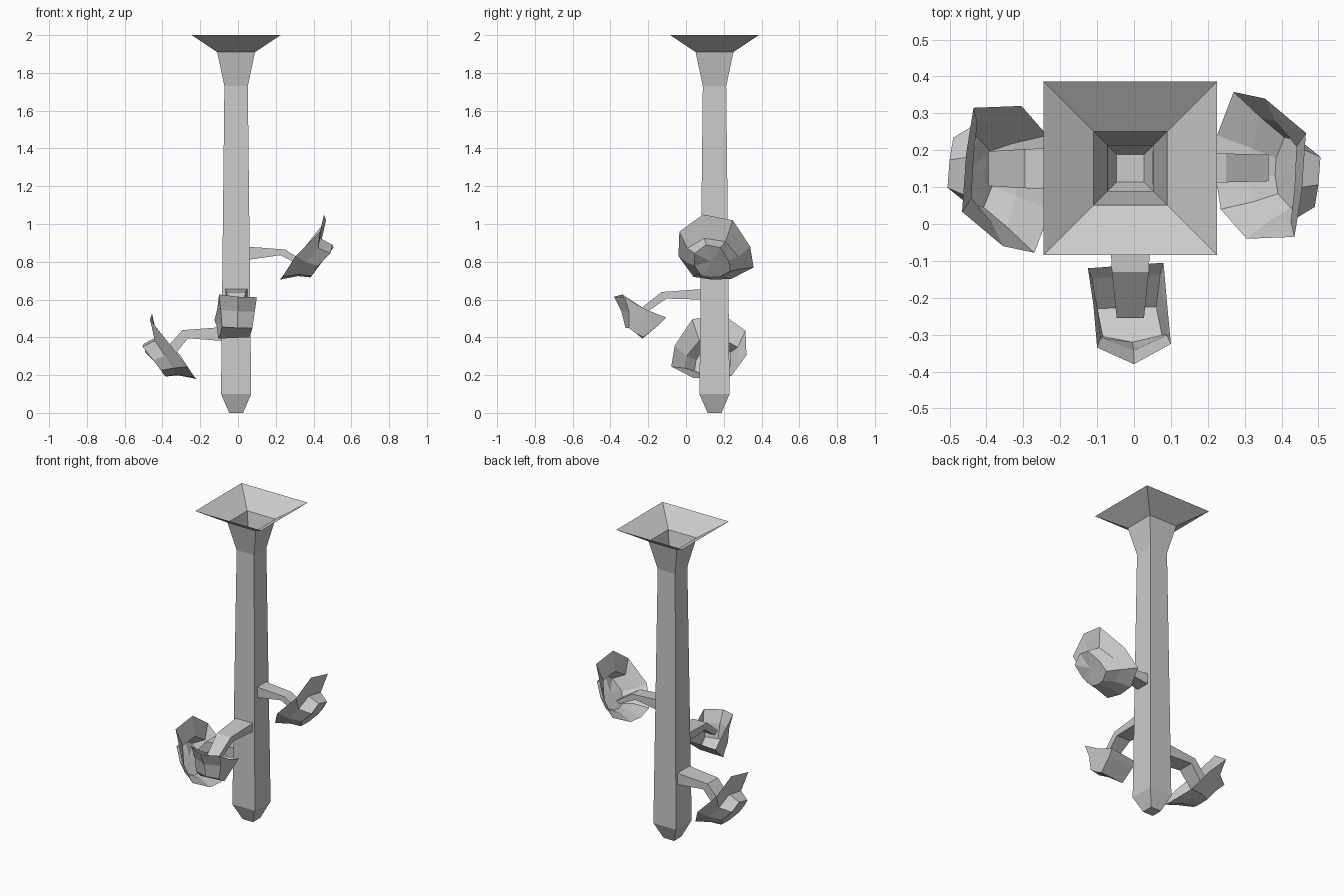
import bpy, bmesh
from mathutils import Vector

if "Cube" in bpy.data.objects:
    bpy.data.objects.remove(bpy.data.objects["Cube"])


def loft(name, rings, cap_start=False, cap_end=False, centre=None):
    """Skin a list of equal-sized point rings with flat faces."""
    bm = bmesh.new()
    vs = [[bm.verts.new(p) for p in r] for r in rings]
    n = len(rings[0])
    for a, b in zip(vs, vs[1:]):
        for i in range(n):
            j = (i + 1) % n
            bm.faces.new((a[i], a[j], b[j], b[i]))
    if cap_start:
        bm.faces.new(vs[0])
    if cap_end:
        bm.faces.new(vs[-1])
    if centre is not None:
        c = bm.verts.new(centre)
        for i in range(n):
            bm.faces.new((vs[-1][i], vs[-1][(i + 1) % n], c))
    bmesh.ops.recalc_face_normals(bm, faces=bm.faces)
    me = bpy.data.meshes.new(name)
    bm.to_mesh(me)
    bm.free()
    ob = bpy.data.objects.new(name, me)
    bpy.context.collection.objects.link(ob)
    return ob


def scaled_ring(ring, old_c, new_c, s):
    """Copy a ring around a new centre with per-axis scale."""
    return [[new_c[k] + (p[k] - old_c[k]) * s[k] for k in range(3)] for p in ring]


# Hollow square stem with a flared funnel top
CX, CY = -0.01, 0.151
stem_profile = [(0.0, 0.037), (0.1, 0.08), (1.73, 0.062), (1.91, 0.1), (2.0, 0.235)]
loft("stem", [[(CX + sx * h, CY + sy * h, z) for sx, sy in
               ((-1, -1), (1, -1), (1, 1), (-1, 1))] for z, h in stem_profile],
     cap_start=True)


# Bent branches: stations of (top reach, top z, bottom reach, bottom z, half width)
def branch(name, stations, place):
    rings = []
    for tu, tz, bu, bz, w in stations:
        rings.append([place(tu, -w, tz), place(tu, w, tz),
                      place(bu, w, bz), place(bu, -w, bz)])
    loft(name, rings, cap_start=True, cap_end=True)


branch("right_branch",
       [(0.05, 0.88, 0.05, 0.81, 0.045), (0.25, 0.865, 0.225, 0.835, 0.039),
        (0.365, 0.79, 0.34, 0.775, 0.036)],
       lambda u, w, z: (u, 0.152 + w, z))
branch("left_branch",
       [(0.07, 0.455, 0.07, 0.38, 0.062), (0.295, 0.438, 0.265, 0.395, 0.053),
        (0.395, 0.325, 0.35, 0.29, 0.047)],
       lambda u, w, z: (-u, 0.15 + w, z))
branch("front_branch",
       [(-0.08, 0.655, -0.08, 0.60, 0.06), (0.13, 0.64, 0.105, 0.605, 0.05),
        (0.255, 0.54, 0.225, 0.52, 0.037)],
       lambda u, w, z: (CX + w, -u, z))

# Side cups: irregular rim, waist and base; the left one is turned half around
side_rim = [(0.455, 0.09, 1.05), (0.435, -0.035, 0.96), (0.305, -0.04, 0.83),
            (0.235, 0.04, 0.72), (0.22, 0.14, 0.705), (0.225, 0.24, 0.71),
            (0.27, 0.358, 0.77), (0.355, 0.34, 0.88), (0.466, 0.247, 1.02)]
rim_c = (0.335, 0.15, 0.87)
waist = scaled_ring(side_rim, rim_c, (0.375, 0.14, 0.82), (0.5, 0.72, 0.58))
base = scaled_ring(side_rim, rim_c, (0.44, 0.135, 0.80), (0.5, 0.48, 0.5))
side_rings = [side_rim, waist, base]
loft("right_cup", side_rings, centre=(0.445, 0.135, 0.80))
turned = [[(-x, 0.28 - y, z - 0.525) for x, y, z in r] for r in side_rings]
loft("left_cup", turned, centre=(-0.445, 0.145, 0.275))

# Small front cup
front_rim = [(0, -0.38, 0.615), (0.1, -0.325, 0.612), (0.09, -0.22, 0.55),
             (0.08, -0.105, 0.505), (-0.125, -0.12, 0.49),
             (-0.11, -0.22, 0.55), (-0.1, -0.335, 0.627)]
fc = (-0.01, -0.25, 0.56)
loft("front_cup", [front_rim,
                   scaled_ring(front_rim, fc, (-0.01, -0.245, 0.505), (0.9, 0.75, 0.6)),
                   scaled_ring(front_rim, fc, (-0.012, -0.275, 0.425), (0.8, 0.35, 0.45))],
     cap_end=True)
